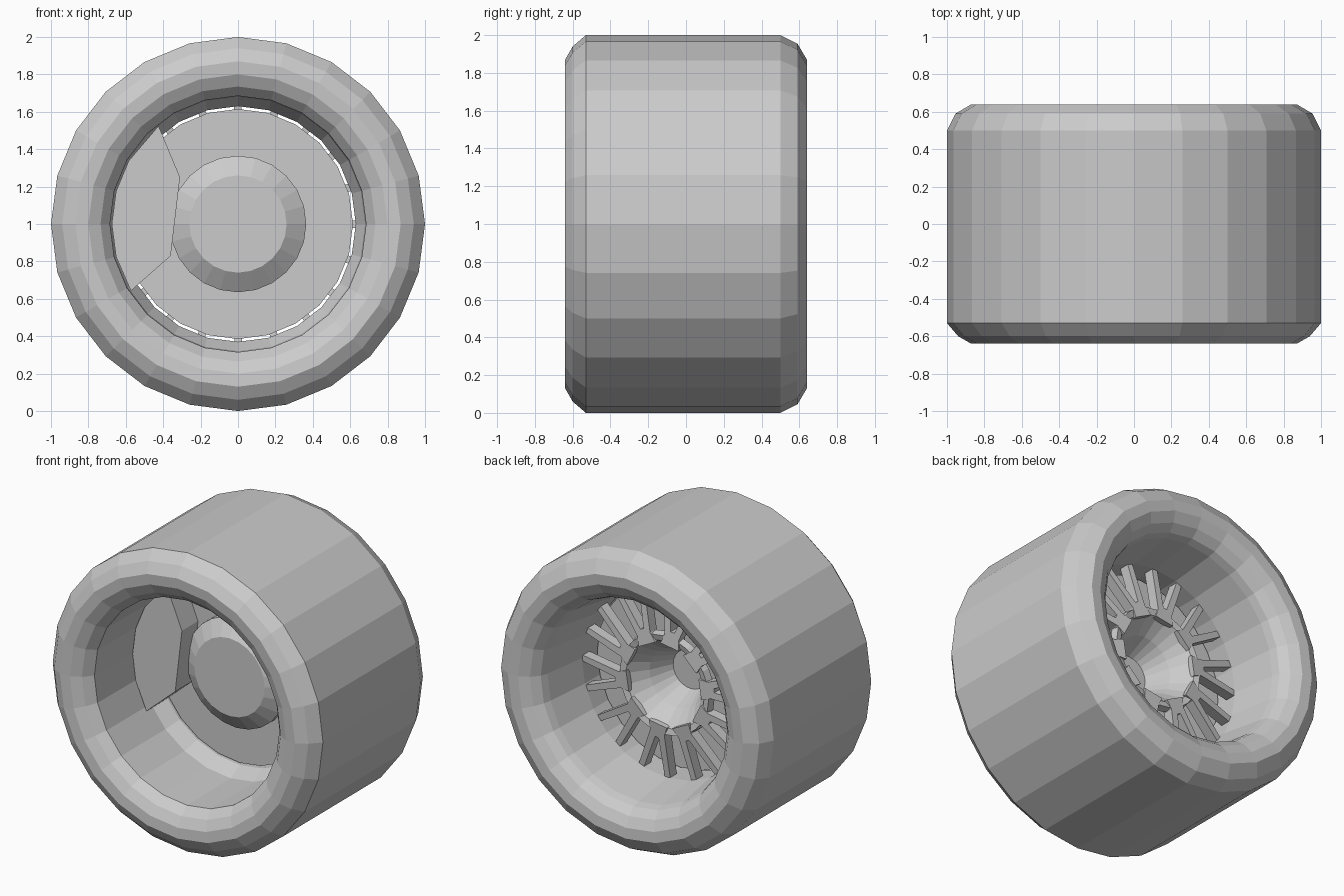
import bpy, bmesh, math

cube = bpy.data.objects.get("Cube")
if cube:
    bpy.data.objects.remove(cube)

SIDES = 24
grey = bpy.data.materials.new("plain grey")
grey.use_nodes = True
tint = (0.6, 0.6, 0.6, 1)
grey.diffuse_color = tint
grey.node_tree.nodes["Principled BSDF"].inputs["Base Color"].default_value = tint


def finish(name, bm, fix_normals=False):
    bmesh.ops.remove_doubles(bm, verts=bm.verts, dist=0.0005)
    if fix_normals:
        bmesh.ops.recalc_face_normals(bm, faces=bm.faces)
    mesh = bpy.data.meshes.new(name)
    bm.to_mesh(mesh)
    bm.free()
    mesh.materials.append(grey)
    bpy.context.collection.objects.link(bpy.data.objects.new(name, mesh))


def polar(r, degrees, y):
    a = math.radians(degrees)
    return (r * math.cos(a), y, 1 + r * math.sin(a))


def lathe(name, profile):
    """Turn a (radius, y) profile round the axle."""
    bm = bmesh.new()
    rings = [[bm.verts.new(polar(r, 90 - 360 * i / SIDES, y)) for i in range(SIDES)]
             for r, y in profile]
    for a, b in zip(rings, rings[1:]):
        for i in range(SIDES):
            j = (i + 1) % SIDES
            bm.faces.new((a[i], a[j], b[j], b[i]))
    finish(name, bm)


def prism(bm, front, back):
    """Close a solid between two matching outlines."""
    f = [bm.verts.new(p) for p in front]
    b = [bm.verts.new(p) for p in back]
    bm.faces.new(f)
    bm.faces.new(b[::-1])
    for i in range(len(f)):
        j = (i + 1) % len(f)
        bm.faces.new((f[i], b[i], b[j], f[j]))


# Tyre with rounded shoulders
lathe("tyre", [(0.735, -0.60), (0.80, -0.635), (0.87, -0.64), (0.94, -0.60), (1, -0.53),
               (1, 0.50), (0.955, 0.59), (0.87, 0.64), (0.80, 0.635), (0.735, 0.60)])

# Rim barrel, stepped down near the brake disc
lathe("rim_barrel", [(0.735, 0.60), (0.69, 0.55), (0.675, 0.50), (0.63, 0.20), (0.63, 0.02),
                     (0.68, -0.08), (0.685, -0.54), (0.735, -0.60)])

# Brake disc with the raised front hub
lathe("brake_disc", [(0, -0.09), (0.26, -0.09), (0.365, -0.02), (0.365, 0.02),
                     (0.615, 0.02), (0.615, 0.06), (0.19, 0.06)])

# Hollow wheel centre
lathe("hub_funnel", [(0.20, 0.03), (0.28, 0.14), (0.34, 0.18), (0.33, 0.23), (0.29, 0.22),
                     (0.20, 0.10), (0.13, -0.05), (0, -0.05)])

# Ten forked spokes
half = [(0.28, 14), (0.34, 9), (0.64, 10.8), (0.64, 7.2), (0.37, 2)]
outline = half + [(r, -a) for r, a in reversed(half)]
bm = bmesh.new()
for k in range(10):
    turn = 27 + 36 * k
    back = [polar(r, a + turn, 0.27 - 0.12 * r) for r, a in outline]
    prism(bm, [(x, y - 0.07, z) for x, y, z in back], back)
finish("spokes", bm, True)

# Brake caliper on the right side of the disc
arc = [polar(0.675, a, 0) for a in (212, 195, 180, 165, 150, 129)]
inner = [(-0.31, 0, 1.25), (-0.36, 0, 0.83)]
shape = arc[::-1] + [arc[0], inner[1], inner[0]]
shape = arc + inner
bm = bmesh.new()
prism(bm, [(x, -0.15, z) for x, y, z in shape], [(x, 0.02, z) for x, y, z in shape])
finish("brake_caliper", bm, True)
